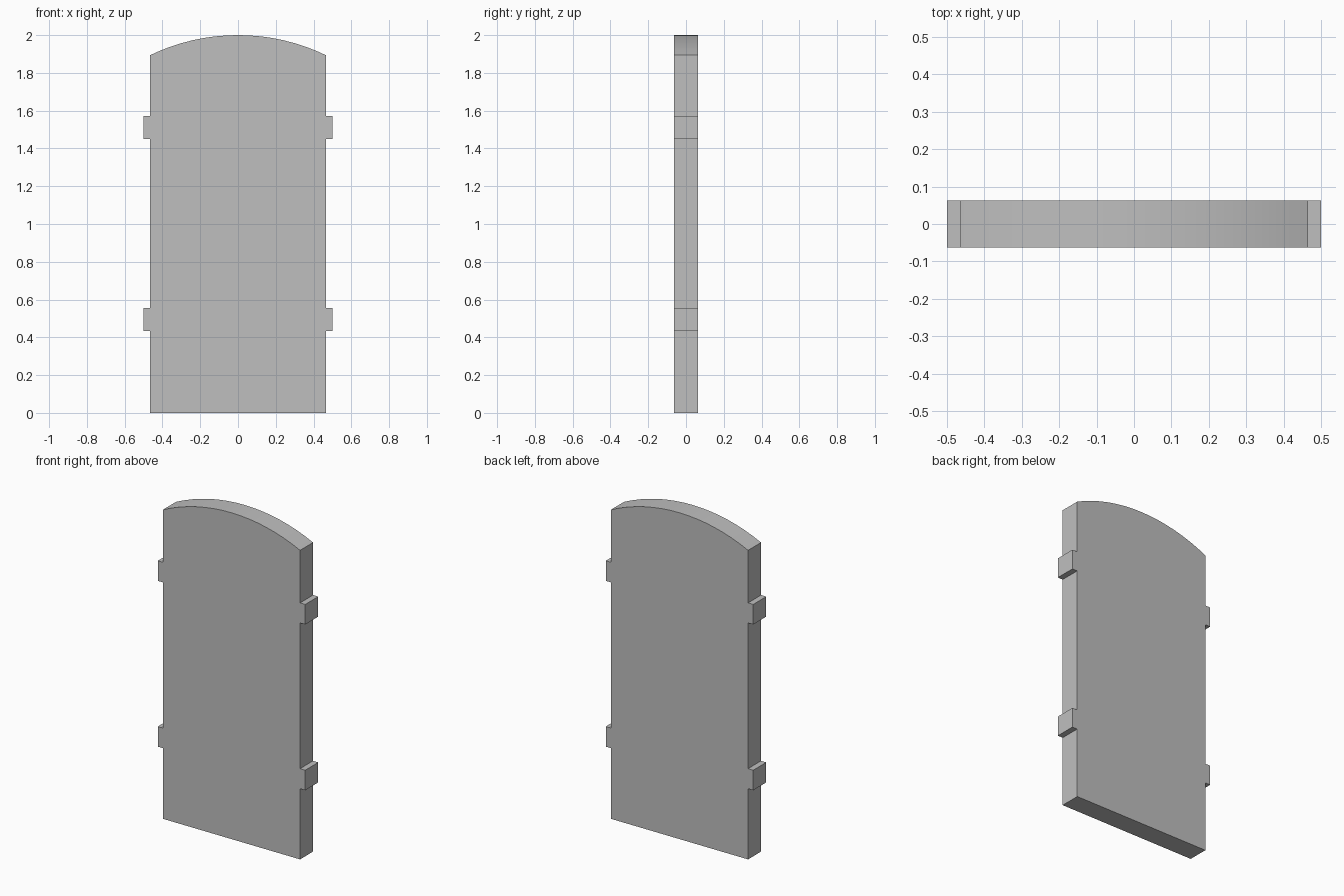
import bpy, bmesh, math

if "Cube" in bpy.data.objects:
    bpy.data.objects.remove(bpy.data.objects["Cube"])

HALF_W, HALF_D = 0.465, 0.063      # panel half width and half thickness
EDGE_Z, TOP_Z = 1.894, 2.0         # arch springing height and crown
TAB_X = 0.5
TABS = [(0.433, 0.556), (1.449, 1.572)]
ARC_SEGMENTS = 16

# Right side outline, bottom to top, with the two tabs
right = [(HALF_W, 0.0)]
for low, high in TABS:
    right += [(HALF_W, low), (TAB_X, low), (TAB_X, high), (HALF_W, high)]

# Arched top, from right to left
rise = TOP_Z - EDGE_Z
radius = (HALF_W ** 2 + rise ** 2) / (2 * rise)
sweep = math.asin(HALF_W / radius)
arch = []
for i in range(ARC_SEGMENTS + 1):
    a = sweep * (1 - 2 * i / ARC_SEGMENTS)
    arch.append((radius * math.sin(a), TOP_Z - radius + radius * math.cos(a)))

# Left side mirrors the right
outline = right + arch + [(-x, z) for x, z in reversed(right)]

# Extrude the outline through the thickness
bm = bmesh.new()
front = bm.faces.new([bm.verts.new((x, -HALF_D, z)) for x, z in outline])
result = bmesh.ops.extrude_face_region(bm, geom=[front], use_keep_orig=True)
moved = [g for g in result["geom"] if isinstance(g, bmesh.types.BMVert)]
bmesh.ops.translate(bm, verts=moved, vec=(0, 2 * HALF_D, 0))
bmesh.ops.recalc_face_normals(bm, faces=bm.faces)

mesh = bpy.data.meshes.new("arched_panel")
bm.to_mesh(mesh)
bm.free()
panel = bpy.data.objects.new("arched_panel", mesh)
bpy.context.collection.objects.link(panel)

grey = bpy.data.materials.new("light grey")
grey.diffuse_color = (0.52, 0.52, 0.52, 1)
grey.use_nodes = True
grey.node_tree.nodes["Principled BSDF"].inputs["Base Color"].default_value = grey.diffuse_color
mesh.materials.append(grey)

# Smooth the arch only, keep the corners sharp
bpy.context.view_layer.objects.active = panel
panel.select_set(True)
bpy.ops.object.shade_smooth_by_angle(angle=math.radians(20))
